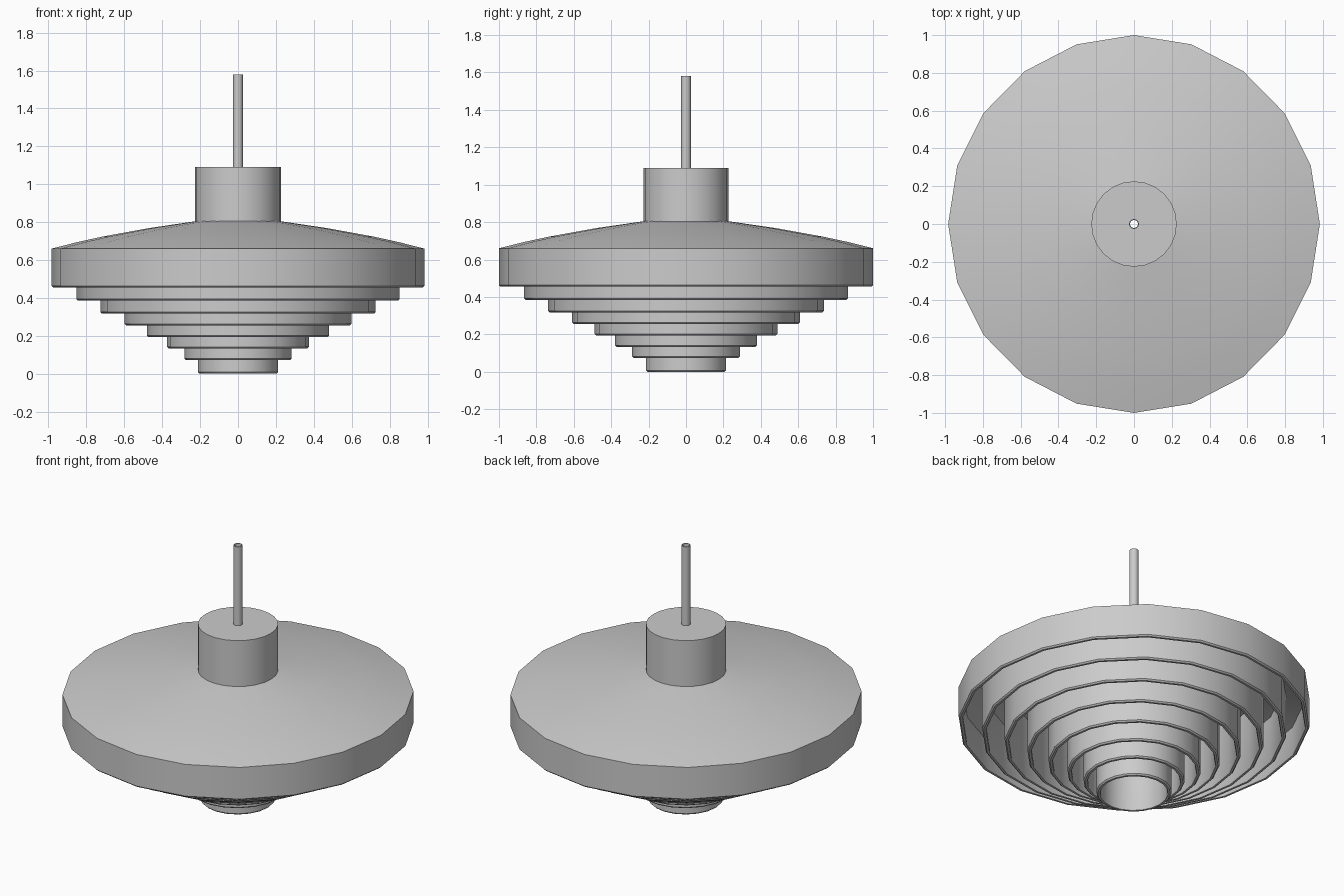
import bpy
import math

if "Cube" in bpy.data.objects:
    bpy.data.objects.remove(bpy.data.objects["Cube"])

SIDES = 20
X_SCALE = 0.984   # the shade is very slightly narrower across x


def lathe(name, profile, sides=SIDES, xs=X_SCALE):
    """Revolve a closed (radius, z) profile, counter-clockwise, around z."""
    n = len(profile)
    verts, faces = [], []
    for i in range(sides):
        a = 2 * math.pi * i / sides
        verts += [(r * math.cos(a) * xs, r * math.sin(a), z) for r, z in profile]
    for i in range(sides):
        j = (i + 1) % sides
        for k in range(n):
            m = (k + 1) % n
            faces.append((i * n + k, j * n + k, j * n + m, i * n + m))
    mesh = bpy.data.meshes.new(name)
    mesh.from_pydata(verts, [], faces)
    obj = bpy.data.objects.new(name, mesh)
    bpy.context.collection.objects.link(obj)
    bpy.ops.object.select_all(action='DESELECT')
    obj.select_set(True)
    bpy.context.view_layer.objects.active = obj
    bpy.ops.object.shade_smooth_by_angle(angle=math.radians(30))
    return obj


# Dome profile from rim to neck, used for the shade and for the louvre heights
DOME = [(1.0, 0.66), (0.86, 0.695), (0.73, 0.723), (0.48, 0.768), (0.225, 0.805)]
T = 0.025   # sheet thickness
C = 0.008   # small chamfer at the lower rims


def dome_z(r):
    for (r0, z0), (r1, z1) in zip(DOME, DOME[1:]):
        if r >= r1:
            return z0 + (z1 - z0) * (r0 - r) / (r0 - r1)
    return DOME[-1][1]


# Shade: outer band and shallow dome, open underneath
inner = [(r, z - T) for r, z in reversed(DOME[1:])]
lathe("shade", [(1 - T + C / 2, 0.455), (1 - C, 0.455), (1.0, 0.455 + C)] + DOME
      + inner + [(1 - T, 0.66 - T), (1 - T, 0.455 + C)])

# Concentric louvre rings, stepping down and hanging from the dome
radii = [0.866, 0.738, 0.609, 0.488, 0.38, 0.288, 0.215]
bottoms = [0.385, 0.318, 0.255, 0.193, 0.133, 0.073, 0.0]
for i, (r, z) in enumerate(zip(radii, bottoms)):
    top = dome_z(r) - 0.012
    lathe(f"louvre_ring_{i + 1}", [
        (r - T + C / 2, z), (r - C, z), (r, z + C),
        (r, top), (r - T, top), (r - T, z + C)])

# Cylindrical neck cap with a hole for the stem
lathe("neck_cap", [(0.21, 0.79), (0.226, 0.79), (0.226, 1.09), (0.025, 1.09),
                   (0.025, 1.075), (0.21, 1.075)], sides=24, xs=1.0)

# Hollow stem
lathe("stem", [(0.021, 1.075), (0.026, 1.075), (0.026, 1.58), (0.021, 1.58)],
      sides=16, xs=1.0)
